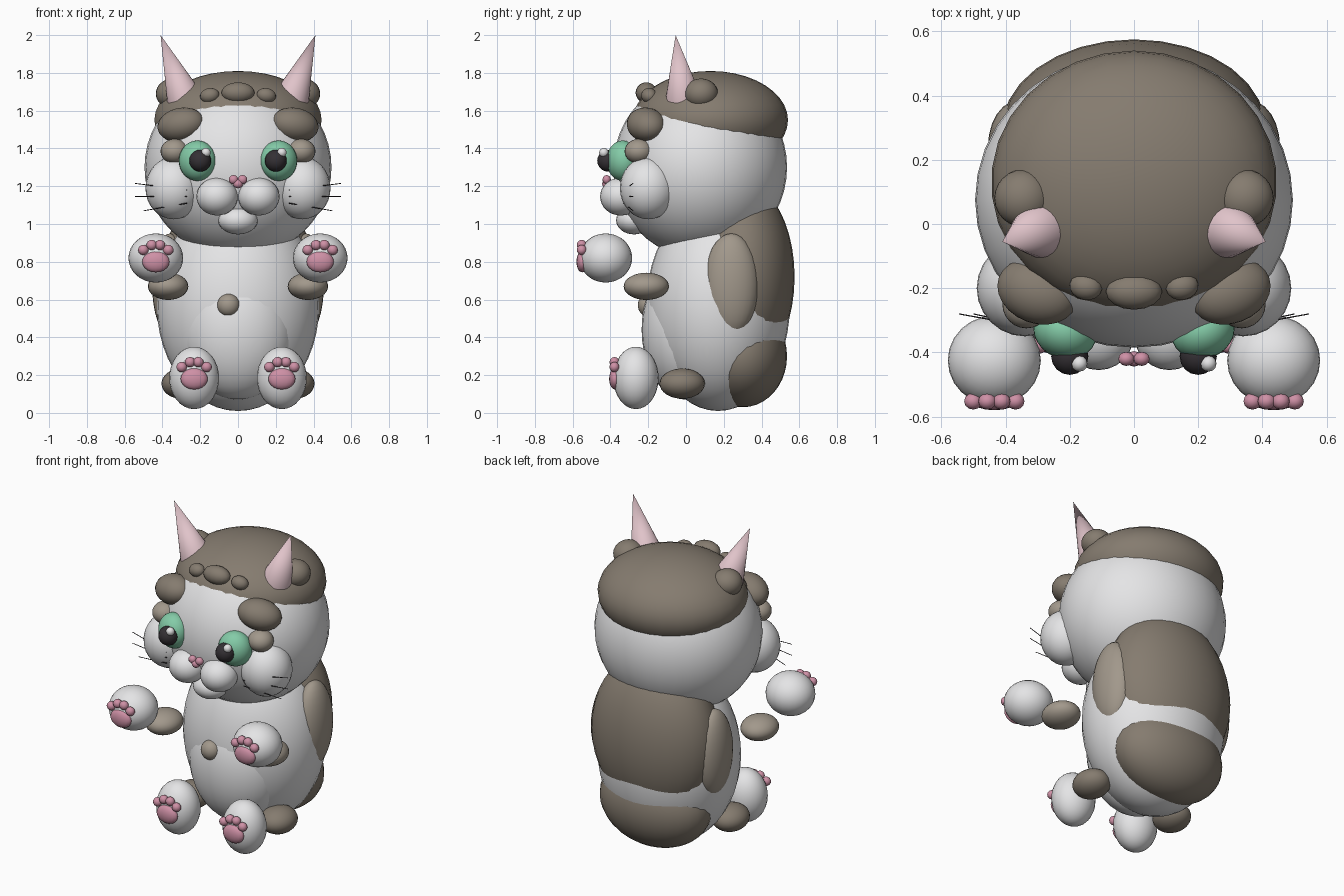
import bpy
import bmesh
from math import radians
from mathutils import Vector, Euler, Matrix

cube = bpy.data.objects.get("Cube")
if cube:
    bpy.data.objects.remove(cube, do_unlink=True)


def material(name, color):
    m = bpy.data.materials.new(name)
    m.use_nodes = True
    m.diffuse_color = (*color, 1)
    m.node_tree.nodes["Principled BSDF"].inputs["Base Color"].default_value = (*color, 1)
    return m


WHITE = material("white fur", (0.78, 0.78, 0.79))
BROWN = material("brown fur", (0.235, 0.2, 0.16))
TAN = material("tan fur", (0.36, 0.315, 0.26))
EAR = material("pale pink", (0.75, 0.55, 0.59))
PINK = material("pad pink", (0.62, 0.28, 0.38))
GREEN = material("eye green", (0.23, 0.6, 0.39))
BLACK = material("dark pupil", (0.035, 0.03, 0.035))


def finish(bm, name, mat):
    for f in bm.faces:
        f.smooth = True
    me = bpy.data.meshes.new(name)
    bm.to_mesh(me)
    bm.free()
    me.materials.append(mat)
    ob = bpy.data.objects.new(name, me)
    bpy.context.collection.objects.link(ob)
    return ob


def ball(name, mat, center, radii, rot=(0, 0, 0), seg=24):
    """Ellipsoid with the given centre and radii."""
    bm = bmesh.new()
    bmesh.ops.create_uvsphere(bm, u_segments=seg, v_segments=seg * 2 // 3, radius=1)
    turn = Euler([radians(a) for a in rot]).to_matrix().to_4x4()
    bm.transform(Matrix.Translation(center) @ turn @ Matrix.Diagonal((*radii, 1)))
    return finish(bm, name, mat)


def pair(name, mat, center, radii, rot=(0, 0, 0), seg=24):
    """The same ellipsoid on the left (+x) and right."""
    x, y, z = center
    a, b, c = rot
    for side, s in (("left", 1), ("right", -1)):
        ball(f"{side}_{name}", mat, (s * x, y, z), radii, (a, s * b, s * c), seg)


def spike(name, mat, start, end, r1, r2, seg):
    """Cone running from start to end."""
    start, end = Vector(start), Vector(end)
    axis = end - start
    bm = bmesh.new()
    bmesh.ops.create_cone(bm, cap_ends=True, segments=seg, radius1=r1, radius2=r2, depth=axis.length)
    turn = axis.to_track_quat("Z", "Y").to_matrix().to_4x4()
    bm.transform(Matrix.Translation((start + end) / 2) @ turn)
    ob = finish(bm, name, mat)
    for f in ob.data.polygons:
        f.use_smooth = len(f.vertices) <= 4
    return ob


# Body and its fur patches
ball("body", WHITE, (0, 0.17, 0.57), (0.43, 0.38, 0.56), seg=36)
ball("belly", WHITE, (0, 0, 0.44), (0.3, 0.235, 0.37), seg=30)
ball("upper_back_patch", BROWN, (0, 0.3, 0.72), (0.41, 0.275, 0.5), seg=30)
ball("lower_back_patch", BROWN, (0, 0.3, 0.3), (0.36, 0.235, 0.27), seg=30)
pair("flank_patch", TAN, (0.36, 0.24, 0.68), (0.095, 0.145, 0.27))
ball("tummy_spot", TAN, (-0.05, -0.2, 0.57), (0.06, 0.055, 0.06))

# Head with cap, cheeks, muzzle and chin
ball("head", WHITE, (0, 0.075, 1.3), (0.495, 0.46, 0.48), seg=36)
ball("head_cap", BROWN, (0, 0.13, 1.55), (0.445, 0.41, 0.26), seg=30)
pair("cheek", WHITE, (0.34, -0.2, 1.19), (0.15, 0.15, 0.165))
pair("muzzle", WHITE, (0.11, -0.345, 1.145), (0.11, 0.11, 0.1))
ball("chin", WHITE, (0, -0.275, 1.02), (0.105, 0.095, 0.075))
pair("nose_lobe", PINK, (0.024, -0.42, 1.235), (0.025, 0.022, 0.024), seg=12)
ball("nose_tip", PINK, (0, -0.42, 1.213), (0.026, 0.024, 0.024), seg=12)

# Markings on the face and forehead
pair("brow_patch", BROWN, (0.3, -0.21, 1.525), (0.13, 0.1, 0.09), (0, 10, 20))
pair("under_eye_patch", TAN, (0.335, -0.25, 1.385), (0.075, 0.075, 0.065))
ball("forehead_spot", BROWN, (0, -0.21, 1.695), (0.088, 0.057, 0.055), seg=16)
pair("forehead_side_spot", BROWN, (0.15, -0.195, 1.68), (0.052, 0.042, 0.04), (0, 10, 10), seg=16)
pair("ear_patch", BROWN, (0.345, 0.08, 1.69), (0.09, 0.09, 0.08))

# Eyes; both glints sit on the same side
pair("eye", GREEN, (0.215, -0.335, 1.335), (0.1, 0.085, 0.107), (0, 0, 20))
pair("pupil", BLACK, (0.2, -0.412, 1.335), (0.058, 0.058, 0.058), seg=16)
for side, x in (("left", 0.232), ("right", -0.17)):
    ball(f"{side}_eye_glint", WHITE, (x, -0.435, 1.378), (0.025, 0.025, 0.025), seg=12)

# Ears and whiskers
for side, s in (("left", 1), ("right", -1)):
    spike(f"{side}_ear", EAR, (s * 0.287, -0.015, 1.675), (s * 0.41, -0.055, 2), 0.093, 0, 24)
    for i, (z1, x2, z2) in enumerate(((1.18, 0.545, 1.215), (1.145, 0.545, 1.145), (1.11, 0.5, 1.07))):
        spike(f"{side}_whisker_{i + 1}", BLACK, (s * 0.27, -0.33, z1),
              (s * x2, -0.28, z2), 0.003, 0.002, 6)

# Limbs
pair("arm", TAN, (0.37, -0.21, 0.67), (0.107, 0.12, 0.072))
pair("hand", WHITE, (0.435, -0.425, 0.82), (0.145, 0.14, 0.13))
pair("leg", BROWN, (0.3, -0.02, 0.155), (0.105, 0.12, 0.08))
pair("foot", WHITE, (0.232, -0.265, 0.185), (0.132, 0.12, 0.165))


def pads(name, x, y, z):
    """Main pad with an arc of four toe pads."""
    pair(f"{name}_pad", PINK, (x, y, z), (0.072, 0.03, 0.056), seg=16)
    for i in range(4):
        u = i - 1.5
        pair(f"{name}_toe_{i + 1}", PINK, (x + u * 0.044, y - 0.002, z + 0.092 - u * u * 0.013),
             (0.028, 0.026, 0.027), seg=12)


pads("hand", 0.435, -0.55, 0.8)
pads("foot", 0.232, -0.377, 0.18)
